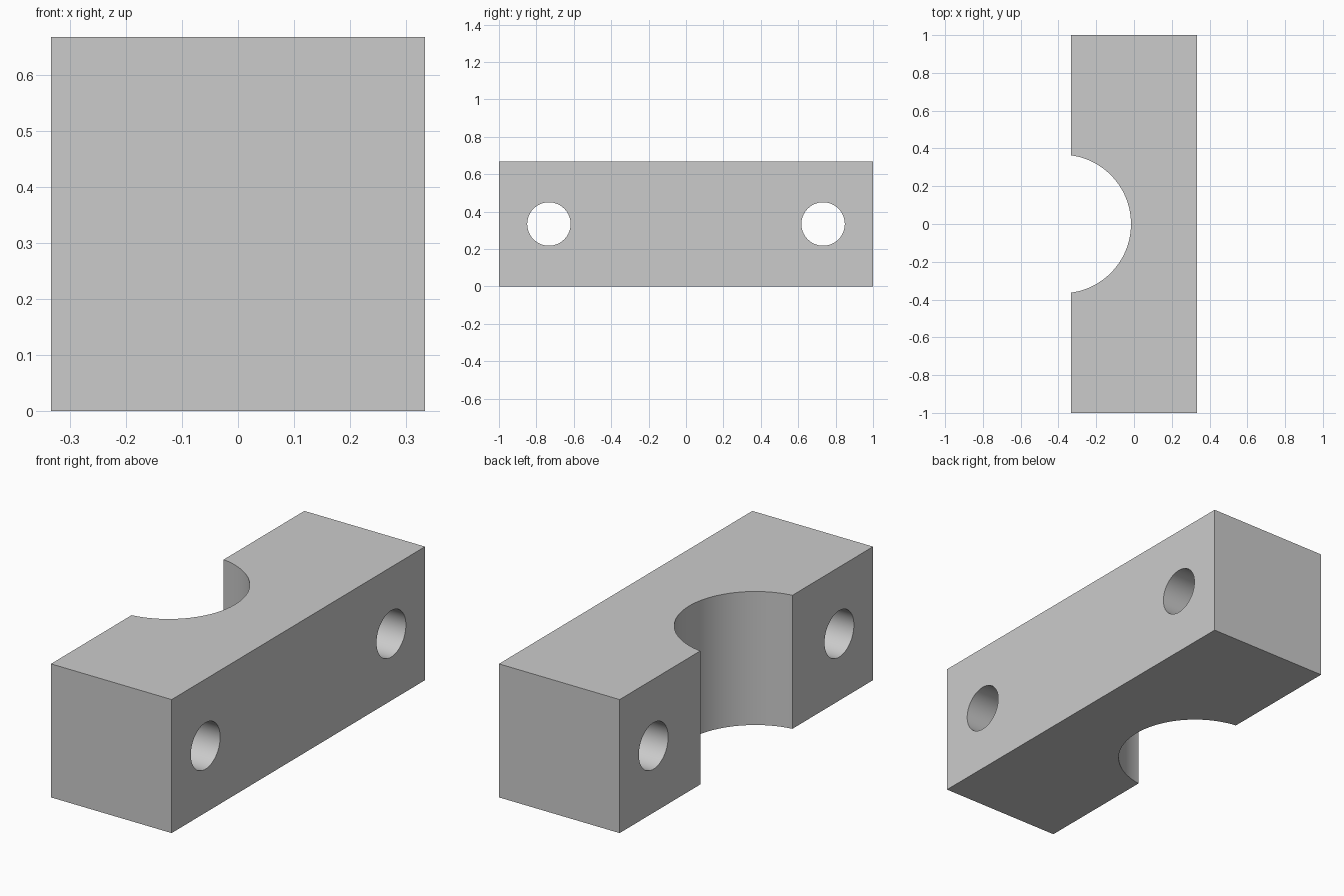
import bpy
import math

if "Cube" in bpy.data.objects:
    bpy.data.objects.remove(bpy.data.objects["Cube"], do_unlink=True)

WIDTH, LENGTH, HEIGHT = 0.667, 2.0, 0.667

# Single light grey finish
grey = bpy.data.materials.new("light_grey")
grey.use_nodes = True
colour = (0.6, 0.6, 0.6, 1)
grey.diffuse_color = colour
grey.node_tree.nodes["Principled BSDF"].inputs["Base Color"].default_value = colour

# Rectangular block
bpy.ops.mesh.primitive_cube_add(size=1, location=(0, 0, HEIGHT / 2))
block = bpy.context.object
block.name = "clamp_block"
block.scale = (WIDTH, LENGTH, HEIGHT)
bpy.ops.object.transform_apply(location=False, rotation=False, scale=True)
block.data.materials.append(grey)


def cut_cylinder(name, radius, location, rotation=(0, 0, 0), sides=64):
    """Bore a round opening through the block."""
    bpy.ops.mesh.primitive_cylinder_add(
        vertices=sides, radius=radius, depth=1, location=location, rotation=rotation)
    cutter = bpy.context.object
    cutter.name = name
    cutter.data.materials.append(grey)
    bpy.context.view_layer.objects.active = block
    bore = block.modifiers.new(name, "BOOLEAN")
    bore.operation = "DIFFERENCE"
    bore.solver = "EXACT"
    bore.object = cutter
    bpy.ops.object.modifier_apply(modifier=bore.name)
    bpy.data.objects.remove(cutter, do_unlink=True)


# Half-round saddle running vertically through the right side
cut_cylinder("saddle_cutter", 0.367, (-0.383, 0, HEIGHT / 2), sides=128)

# Two bolt holes running side to side
for y in (-0.733, 0.733):
    cut_cylinder("bolt_hole_cutter", 0.116, (0, y, HEIGHT / 2), (0, math.pi / 2, 0))

# Smooth bores with crisp block edges
bpy.ops.object.select_all(action="DESELECT")
block.select_set(True)
bpy.context.view_layer.objects.active = block
bpy.ops.object.shade_smooth_by_angle(angle=math.radians(30))
